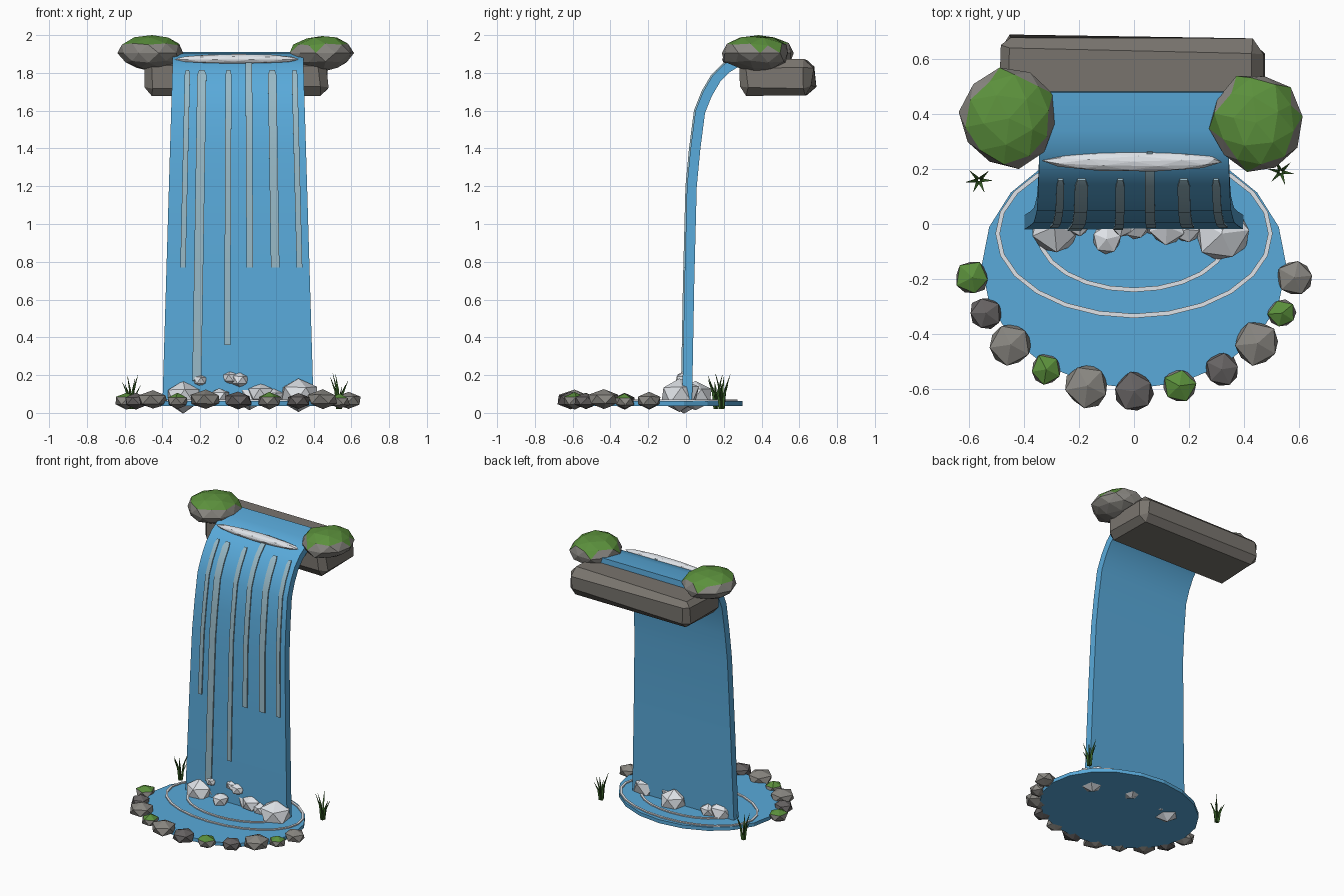
import bpy, bmesh, math, random
from mathutils import Vector, Matrix

if "Cube" in bpy.data.objects:
    bpy.data.objects.remove(bpy.data.objects["Cube"])

random.seed(4)


def mat(name, r, g, b):
    m = bpy.data.materials.new(name)
    m.diffuse_color = (r, g, b, 1)
    m.use_nodes = True
    m.node_tree.nodes["Principled BSDF"].inputs["Base Color"].default_value = m.diffuse_color
    return m


WATER = mat("water_blue", 0.10, 0.40, 0.70)
STREAK = mat("streak_pale_blue", 0.31, 0.48, 0.56)
FOAM = mat("foam_white", 0.76, 0.79, 0.83)
ROCK = mat("rock_grey", 0.25, 0.24, 0.22)
DARK = mat("rock_dark_grey", 0.135, 0.125, 0.125)
SLAB = mat("slab_grey", 0.19, 0.175, 0.155)
MOSS = mat("moss_green", 0.105, 0.28, 0.045)
GRASS = mat("grass_green", 0.04, 0.12, 0.02)


def finish(name, bm, *mats):
    bmesh.ops.recalc_face_normals(bm, faces=bm.faces)
    me = bpy.data.meshes.new(name)
    bm.to_mesh(me)
    bm.free()
    for m in mats:
        me.materials.append(m)
    ob = bpy.data.objects.new(name, me)
    bpy.context.collection.objects.link(ob)
    return ob


def smooth(ob, deg=35):
    bpy.ops.object.select_all(action='DESELECT')
    ob.select_set(True)
    bpy.context.view_layer.objects.active = ob
    bpy.ops.object.shade_smooth_by_angle(angle=math.radians(deg))


def rock(name, pos, size, base, moss=None, sub=1, jitter=0.07, threshold=0.5):
    """Faceted boulder; faces that look up are mossy if moss is given."""
    bm = bmesh.new()
    bmesh.ops.create_icosphere(bm, subdivisions=sub, radius=1)
    bmesh.ops.rotate(bm, verts=bm.verts, matrix=Matrix.Rotation(random.uniform(0, 6.3), 3, 'Z'))
    for v in bm.verts:
        v.co *= 1 + random.uniform(-jitter, jitter)
        v.co = Vector(pos) + Vector([a * b for a, b in zip(v.co, size)])
    bm.normal_update()
    if moss:
        for f in bm.faces:
            f.material_index = int(f.normal.z > threshold)
    return finish(name, bm, base, *([moss] if moss else []))


# Front surface of the falling water, as (y, z) from the river to the pool
FALL = [(0.48, 1.91), (0.34, 1.902), (0.26, 1.882), (0.20, 1.845), (0.14, 1.785),
        (0.09, 1.70), (0.05, 1.60), (0.024, 1.40), (0.005, 1.20), (-0.008, 0.70), (-0.02, 0.05)]


def fall_y(z):
    for (y0, z0), (y1, z1) in zip(FALL, FALL[1:]):
        if z0 >= z >= z1:
            return y0 + (y1 - y0) * (z0 - z) / (z0 - z1)


def half_width(z):
    return 0.345 + 0.055 * (1.9 - z) / 1.85


def ribbon(name, path, edges, front, back, material):
    """Strip along a (y, z) path; edges(z) gives its left and right x."""
    bm = bmesh.new()
    rings = []
    for i, (y, z) in enumerate(path):
        a, b = path[max(i - 1, 0)], path[min(i + 1, len(path) - 1)]
        n = Vector((b[1] - a[1], a[0] - b[0])).normalized()  # outward in (y, z)
        l, r = edges(z)
        rings.append([bm.verts.new((x, y + n.x * d, z + n.y * d))
                      for x, d in ((l, front), (r, front), (r, -back), (l, -back))])
    for p, q in zip(rings, rings[1:]):
        for k in range(4):
            bm.faces.new((p[k], p[(k + 1) % 4], q[(k + 1) % 4], q[k]))
    bm.faces.new(rings[0])
    bm.faces.new(rings[-1])
    ob = finish(name, bm, material)
    smooth(ob)
    return ob


# Water sheet
ribbon("water_sheet", FALL, lambda z: (-half_width(z), half_width(z)), 0, 0.052, WATER)

# Pale streaks: x as a share of the half width, top, bottom, width
for i, (u, top, bot, w) in enumerate([(-0.77, 1.81, 0.77, 0.028), (-0.55, 1.81, 0.17, 0.048),
                                      (-0.145, 1.81, 0.36, 0.032), (0.165, 1.883, 0.77, 0.035),
                                      (0.52, 1.81, 0.77, 0.045), (0.86, 1.81, 0.77, 0.03)]):
    path = [(fall_y(top), top)] + [p for p in FALL if bot < p[1] < top] + [(fall_y(bot), bot)]

    def edges(z, u=u, w=w, top=top):
        k = w / 2 * (0.6 if z > top - 0.02 else 1)
        return u * half_width(z) - k, u * half_width(z) + k
    ribbon(f"water_streak_{i + 1}", path, edges, 0.008, 0.004, STREAK)

# Foam along the lip
lip = rock("lip_foam", (0, 0.228, 1.872), (0.33, 0.037, 0.028), FOAM, sub=2, jitter=0.03)

# Ledge slab
bm = bmesh.new()
bmesh.ops.create_cube(bm, size=1)
bmesh.ops.scale(bm, vec=(0.97, 0.385, 0.19), verts=bm.verts)
bmesh.ops.bevel(bm, geom=bm.edges[:], offset=0.042, segments=1, affect='EDGES')
for v in bm.verts:
    v.co += Vector([random.uniform(-0.008, 0.008) for _ in range(3)])
bmesh.ops.rotate(bm, verts=bm.verts, matrix=Matrix.Rotation(-0.02, 3, 'Z'))
bmesh.ops.translate(bm, vec=(-0.01, 0.485, 1.777), verts=bm.verts)
finish("ledge_slab", bm, SLAB)

# Mossy boulders either side of the lip
rock("lip_boulder_left", (-0.455, 0.385, 1.905), (0.175, 0.18, 0.095), ROCK, MOSS, 2, 0.06, 0.6)
rock("lip_boulder_right", (0.445, 0.37, 1.905), (0.165, 0.18, 0.095), ROCK, MOSS, 2, 0.06, 0.6)

# Pool disc
bm = bmesh.new()
bmesh.ops.create_cone(bm, cap_ends=True, segments=20, radius1=1, radius2=1, depth=0.025)
for v in bm.verts:
    v.co = Vector((v.co.x * 0.555, v.co.y * 0.45 - 0.15, v.co.z + 0.05))
finish("pool", bm, WATER)


# Ripple rings
def ripple(name, cy, rx, ry, w=0.016, n=24):
    bm = bmesh.new()
    rings = []
    for i in range(n):
        c, s = math.cos(math.tau * i / n), math.sin(math.tau * i / n)
        rings.append([bm.verts.new((c * (rx + d), cy + s * (ry + d), z))
                      for d, z in ((0, 0.058), (0, 0.07), (-w, 0.07), (-w, 0.058))])
    for i in range(n):
        p, q = rings[i], rings[(i + 1) % n]
        for k in range(4):
            bm.faces.new((p[k], p[(k + 1) % 4], q[(k + 1) % 4], q[k]))
    finish(name, bm, FOAM)


ripple("ripple_outer", -0.035, 0.505, 0.308)
ripple("ripple_inner", -0.035, 0.355, 0.213)

# Foam lumps where the water lands: x, y, z, radius
for i, (x, y, z, r) in enumerate([(-0.29, -0.01, 0.085, 0.10), (-0.20, -0.005, 0.172, 0.042),
                                  (-0.10, -0.055, 0.085, 0.058), (-0.04, -0.005, 0.185, 0.045),
                                  (0.01, -0.01, 0.175, 0.05), (0.06, 0.05, 0.09, 0.095),
                                  (0.12, -0.01, 0.10, 0.07), (0.19, -0.02, 0.085, 0.052),
                                  (-0.20, 0.03, 0.08, 0.06), (0.32, -0.035, 0.095, 0.11)]):
    rock(f"splash_foam_{i + 1}", (x, y, z), (r, r, r * 0.85), FOAM, jitter=0.08)

# Shore stones around the front of the pool: x, y, radius, colour, moss
for i, (x, y, r, base, moss) in enumerate([
        (-0.59, -0.195, 0.067, ROCK, MOSS), (-0.54, -0.325, 0.066, DARK, None),
        (-0.45, -0.44, 0.082, ROCK, None), (-0.32, -0.53, 0.062, ROCK, MOSS),
        (-0.17, -0.59, 0.088, ROCK, None), (0.0, -0.61, 0.077, DARK, None),
        (0.165, -0.59, 0.067, ROCK, MOSS), (0.32, -0.53, 0.066, DARK, None),
        (0.45, -0.435, 0.088, ROCK, None), (0.54, -0.325, 0.057, ROCK, MOSS),
        (0.585, -0.195, 0.07, ROCK, None)]):
    h = 0.02 + r * 0.36
    rock(f"shore_stone_{i + 1}", (x, y, 0.02 + h), (r, r, h), base, moss)

# Grass tufts: bent, tapering three-sided blades
for name, x, y in (("grass_left", -0.565, 0.16), ("grass_right", 0.535, 0.19)):
    bm = bmesh.new()
    for k in range(6):
        a = math.tau * k / 6 + random.uniform(-0.3, 0.3)
        d = Vector((math.cos(a), math.sin(a), 0))
        h = random.uniform(0.11, 0.19)
        prev = None
        for out, up, w in ((0.008, 0, 0.008), (0.018, 0.55, 0.007), (0.048, 1, 0.0008)):
            c = Vector((x, y, 0.02 + up * h)) + d * out
            ring = [bm.verts.new(c + w * Vector((math.cos(a + t), math.sin(a + t), 0)))
                    for t in (0, 2.09, 4.19)]
            if prev:
                for j in range(3):
                    bm.faces.new((prev[j], prev[(j + 1) % 3], ring[(j + 1) % 3], ring[j]))
            else:
                bm.faces.new(ring)
            prev = ring
        bm.faces.new(prev)
    finish(name, bm, GRASS)
